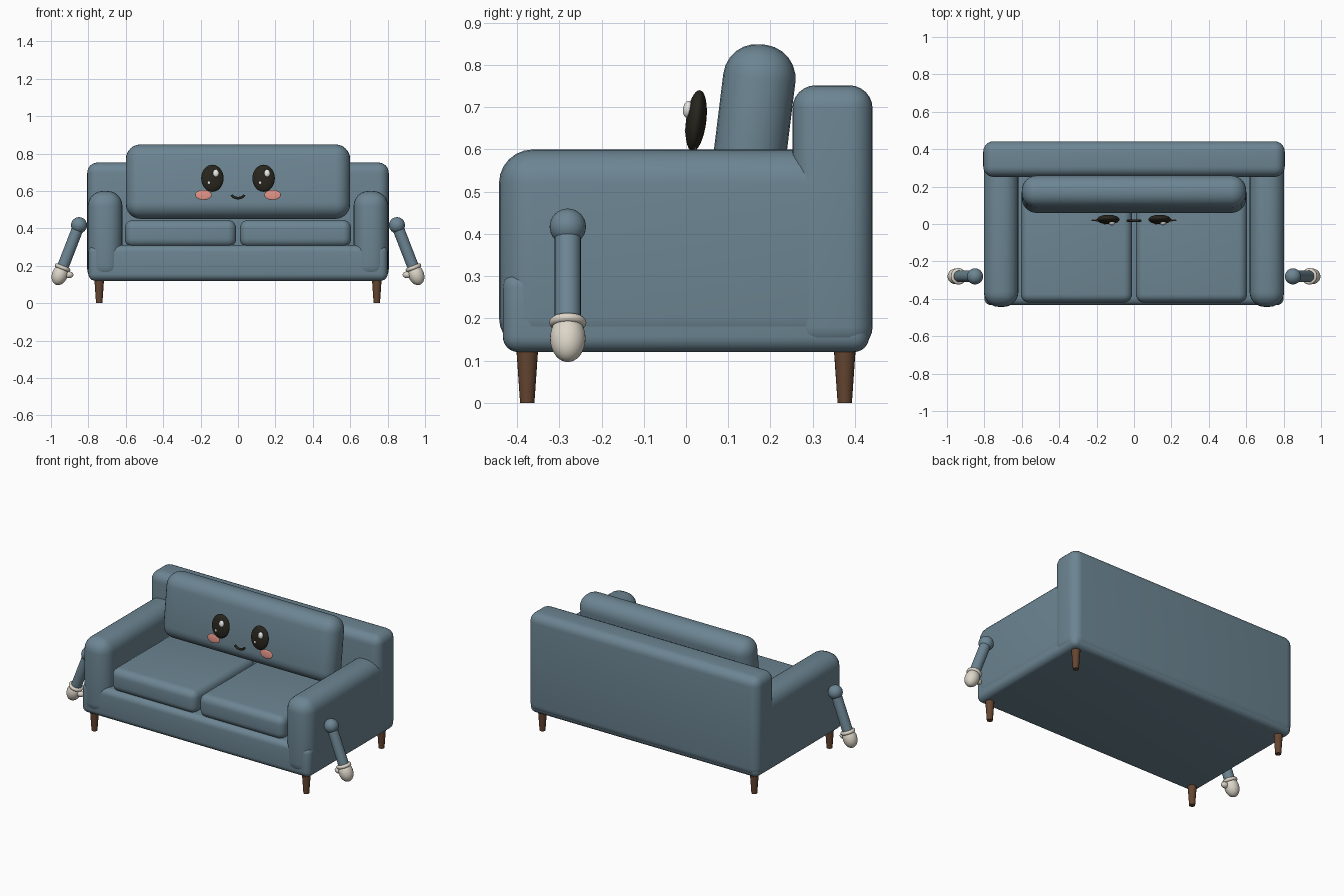
import bpy, math
from mathutils import Vector, Matrix

cube = bpy.data.objects.get("Cube")
if cube:
    bpy.data.objects.remove(cube, do_unlink=True)


def material(name, r, g, b):
    m = bpy.data.materials.new(name)
    m.use_nodes = True
    m.diffuse_color = (r, g, b, 1)
    m.node_tree.nodes["Principled BSDF"].inputs["Base Color"].default_value = (r, g, b, 1)
    return m


FABRIC = material("blue fabric", 0.15, 0.235, 0.29)
WOOD = material("brown wood", 0.13, 0.06, 0.03)
BLACK = material("black", 0.02, 0.018, 0.012)
CREAM = material("cream glove", 0.72, 0.67, 0.58)
PINK = material("pink blush", 0.72, 0.28, 0.23)
WHITE = material("white shine", 0.9, 0.9, 0.87)


def finish(name, mat):
    ob = bpy.context.object
    ob.name = name
    ob.data.materials.append(mat)
    bpy.ops.object.shade_smooth_by_angle(angle=math.radians(40))
    return ob


# Padded block given by its extents on each axis
def block(name, x, y, z, radius, tilt=0):
    bpy.ops.mesh.primitive_cube_add(size=1)
    ob = bpy.context.object
    ob.data.transform(Matrix.Diagonal((x[1] - x[0], y[1] - y[0], z[1] - z[0], 1)))
    ob.location = [(a + b) / 2 for a, b in (x, y, z)]
    ob.rotation_euler.x = tilt
    bevel = ob.modifiers.new("Padding", "BEVEL")
    bevel.width = radius
    bevel.segments = 6
    bpy.ops.object.modifier_apply(modifier="Padding")
    return finish(name, FABRIC)


def ball(name, loc, size, mat, rot=(0, 0, 0)):
    bpy.ops.mesh.primitive_uv_sphere_add(segments=32, ring_count=16, radius=1,
                                         location=loc, rotation=rot)
    bpy.context.object.scale = size
    return finish(name, mat)


# Sofa body
block("base", (-0.8, 0.8), (-0.434, 0.434), (0.12, 0.31), 0.037)
block("backrest", (-0.806, 0.806), (0.252, 0.442), (0.125, 0.752), 0.055)
TILT = math.radians(-7)
block("back_cushion", (-0.6, 0.6), (0.073, 0.245), (0.45, 0.85), 0.08, TILT)

for side, s in (("left", 1), ("right", -1)):
    block(side + "_armrest", sorted((s * 0.618, s * 0.803)), (-0.443, 0.44), (0.122, 0.6), 0.08)
    block(side + "_seat_cushion", sorted((s * 0.01, s * 0.605)), (-0.42, 0.2), (0.3, 0.445), 0.045)

    # Tapered legs
    for end, y in (("front", -0.376), ("back", 0.376)):
        bpy.ops.mesh.primitive_cone_add(vertices=20, radius1=0.017, radius2=0.026,
                                        depth=0.13, location=(s * 0.742, y, 0.065))
        finish(f"{end}_{side}_leg", WOOD)

    # Hanging limb with gloved hand
    shoulder = Vector((s * 0.85, -0.28, 0.417))
    wrist = Vector((s * 0.938, -0.28, 0.19))
    axis = (wrist - shoulder).normalized()
    rot = axis.to_track_quat("Z", "Y").to_euler()
    ball(side + "_shoulder", shoulder, (0.043, 0.043, 0.043), FABRIC)
    bpy.ops.mesh.primitive_cylinder_add(vertices=24, radius=0.031,
                                        depth=(wrist - shoulder).length,
                                        location=(shoulder + wrist) / 2, rotation=rot)
    finish(side + "_limb", FABRIC)
    bpy.ops.mesh.primitive_torus_add(major_segments=32, minor_segments=12, major_radius=0.033,
                                     minor_radius=0.011, location=wrist, rotation=rot)
    finish(side + "_glove_cuff", CREAM)
    ball(side + "_hand", wrist + axis * 0.04, (0.042, 0.042, 0.058), CREAM, rot)
    ball(side + "_thumb", (s * 0.905, -0.285, 0.152), (0.025, 0.018, 0.018), CREAM)

    # Face
    ex = s * 0.137
    ball(side + "_eye", (ex, 0.024, 0.668), (0.06, 0.024, 0.073), BLACK, (TILT, 0, 0))
    ball(side + "_eye_shine", (ex + 0.019, 0.004, 0.695), (0.016, 0.011, 0.02), WHITE, (TILT, 0, 0))
    ball(side + "_eye_sparkle", (ex - 0.018, 0.003, 0.644), (0.008, 0.006, 0.009), WHITE)
    ball(side + "_cheek", (s * 0.185, 0.02, 0.579), (0.044, 0.005, 0.027), PINK, (TILT, 0, 0))

# Smile
curve = bpy.data.curves.new("smile", "CURVE")
curve.dimensions = "3D"
curve.bevel_depth = 0.007
curve.bevel_resolution = 3
curve.use_fill_caps = True
line = curve.splines.new("POLY")
STEPS = 14
line.points.add(STEPS)
for i, p in enumerate(line.points):
    a = math.pi * (1.12 + 0.76 * i / STEPS)
    p.co = (0.037 * math.cos(a), 0.018, 0.588 + 0.026 * math.sin(a), 1)
smile = bpy.data.objects.new("smile", curve)
bpy.context.collection.objects.link(smile)
curve.materials.append(BLACK)
